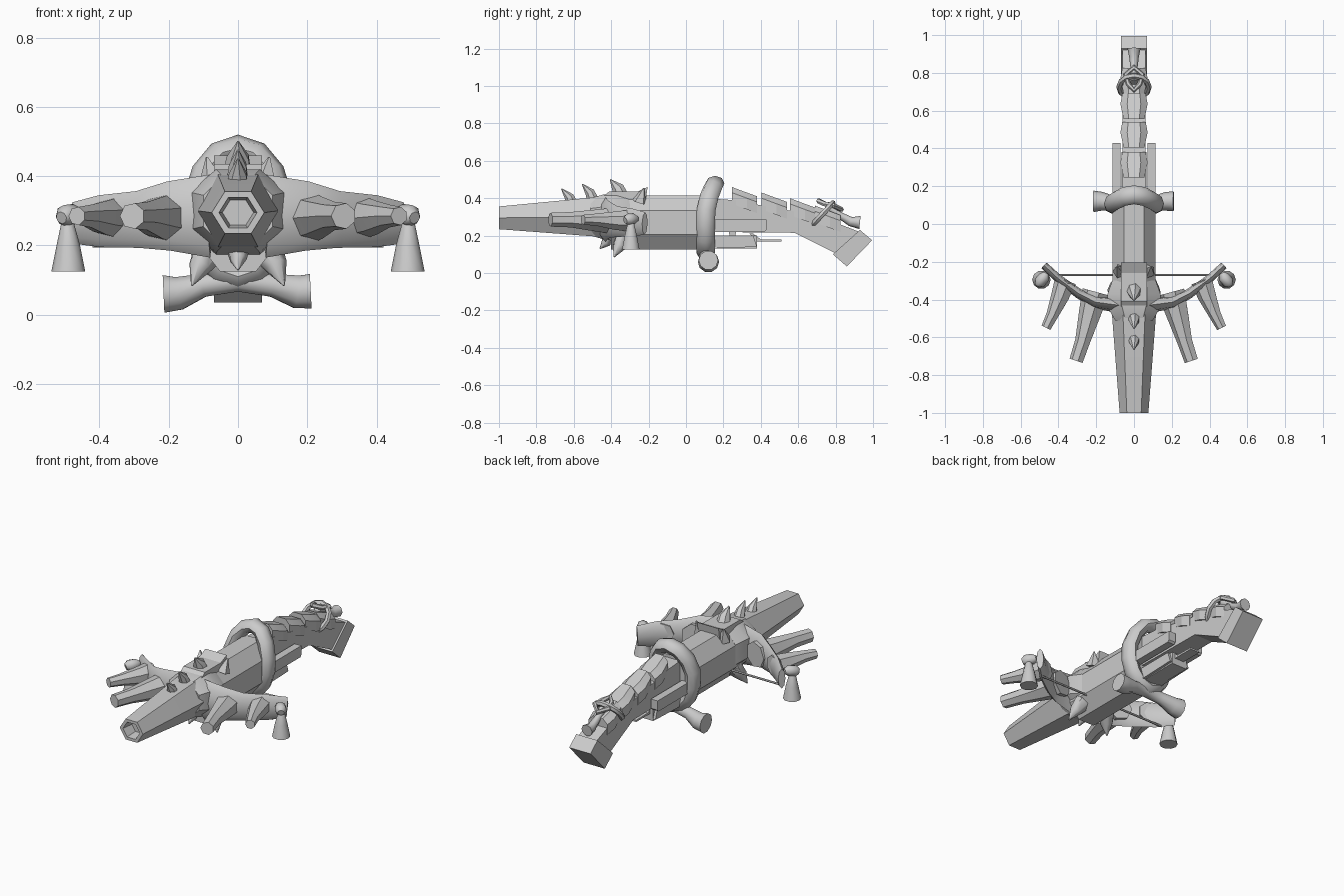
import bpy, bmesh, math
from mathutils import Vector

GREY = bpy.data.materials.new("plain_grey")
GREY.diffuse_color = (0.6, 0.6, 0.6, 1)


def finish(name, bm, smooth=35):
    bmesh.ops.recalc_face_normals(bm, faces=bm.faces)
    me = bpy.data.meshes.new(name)
    bm.to_mesh(me)
    bm.free()
    me.materials.append(GREY)
    ob = bpy.data.objects.new(name, me)
    bpy.context.collection.objects.link(ob)
    if smooth:
        bpy.ops.object.select_all(action='DESELECT')
        ob.select_set(True)
        bpy.context.view_layer.objects.active = ob
        bpy.ops.object.shade_smooth_by_angle(angle=math.radians(smooth))
    return ob


def loft(name, rings, closed=False, smooth=35):
    """Skin a list of equal-length point rings."""
    bm = bmesh.new()
    rows = [[bm.verts.new(p) for p in r] for r in rings]
    n = len(rows[0])
    pairs = list(zip(rows, rows[1:])) + ([(rows[-1], rows[0])] if closed else [])
    for a, b in pairs:
        for i in range(n):
            j = (i + 1) % n
            bm.faces.new((a[i], a[j], b[j], b[i]))
    if not closed:
        bm.faces.new(rows[0])
        bm.faces.new(rows[-1])
    return finish(name, bm, smooth)


def tube(name, path, radii, n=8, ref=(0, 0, 1), closed=False, smooth=50):
    """Sweep an ellipse (across, along ref) or circle down a path."""
    pts = [Vector(p) for p in path]
    m, rings = len(pts), []
    for k, p in enumerate(pts):
        a = pts[k - 1] if (k or closed) else p
        b = pts[(k + 1) % m] if (k < m - 1 or closed) else p
        t = (b - a).normalized()
        s = t.cross(Vector(ref)).normalized()
        u = s.cross(t)
        r = radii[k] if isinstance(radii, list) else radii
        rs, ru = r if isinstance(r, tuple) else (r, r)
        rings.append([p + s * rs * math.cos(2 * math.pi * i / n)
                      + u * ru * math.sin(2 * math.pi * i / n) for i in range(n)])
    return loft(name, rings, closed, smooth)


def side_profile(name, yz, half, x=0):
    """Extrude a y-z outline across x."""
    return loft(name, [[(x + s * half, y, z) for y, z in yz] for s in (-1, 1)], smooth=0)


def hexagon(y, r, z, h=0.9):
    return [(r * math.cos(math.pi * i / 3), y, z + h * r * math.sin(math.pi * i / 3) / 0.866)
            for i in range(6)]


def octagon(y, w, z0, z1, c=0.45):
    zm, h = (z0 + z1) / 2, (z1 - z0) / 2
    q = [(1, c), (c, 1), (-c, 1), (-1, c), (-1, -c), (-c, -1), (c, -1), (1, -c)]
    return [(w * a, y, zm + h * b) for a, b in q]


# Hexagonal barrel with a hollow muzzle
loft("barrel", [hexagon(-0.35, 0.125, 0.30), hexagon(-0.5, 0.115, 0.30),
                hexagon(-1.0, 0.076, 0.295, 0.8), hexagon(-1.0, 0.055, 0.295, 0.8),
                hexagon(-0.93, 0.045, 0.295, 0.8)], smooth=25)

# Faceted body and the collar holding the bow
loft("body", [octagon(-0.4, 0.115, 0.125, 0.415), octagon(0.14, 0.115, 0.125, 0.415)], smooth=0)
loft("collar", [octagon(-0.51, 0.10, 0.2, 0.40), octagon(-0.44, 0.14, 0.18, 0.42),
                octagon(-0.37, 0.14, 0.17, 0.42), octagon(-0.3, 0.115, 0.15, 0.41)])
side_profile("top_plate", [(-0.46, 0.40), (-0.41, 0.435), (-0.26, 0.435), (-0.205, 0.46),
                           (-0.22, 0.36), (-0.42, 0.36)], 0.07)

# Stock, overlapping scales and butt
side_profile("stock", [(0.1, 0.40), (0.25, 0.39), (0.6, 0.325), (0.72, 0.30), (0.94, 0.215),
                       (0.83, 0.09), (0.58, 0.215), (0.1, 0.22)], 0.06)
side_profile("butt", [(0.785, 0.1), (0.93, 0.23), (0.995, 0.175), (0.86, 0.035)], 0.07)
for i, (y, z) in enumerate([(0.245, 0.46), (0.405, 0.43), (0.555, 0.40), (0.69, 0.36)]):
    rings = []
    for yy, top, w in ((y, z, 0.055), (y + 0.08, z - 0.03, 0.072), (y + 0.135, z - 0.05, 0.062)):
        rings.append([(-w, yy, top - 0.09), (-w, yy, top - 0.03), (-w * .5, yy, top),
                      (w * .5, yy, top), (w, yy, top - 0.03), (w, yy, top - 0.09)])
    loft(f"stock_scale_{i + 1}", rings, smooth=20)

# Underside housing, trigger and lever
side_profile("lower_housing", [(-0.3, 0.13), (-0.3, 0.2), (0.38, 0.2), (0.38, 0.13)], 0.05)
side_profile("trigger", [(0.23, 0.23), (0.27, 0.23), (0.25, 0.14), (0.235, 0.14)], 0.012)
side_profile("lever", [(0.34, 0.21), (0.36, 0.21), (0.4, 0.18), (0.51, 0.178),
                       (0.51, 0.168), (0.38, 0.168)], 0.03)

# Thick ring around the body and the flared bone slung below
ring = []
for k in range(14):
    a = 2 * math.pi * k / 14
    ring.append((0.122 * math.sin(a), 0.105 + 0.05 * max(0, math.cos(a)) ** 2,
                 0.295 + 0.185 * math.cos(a)))
tube("body_ring", ring, (0.04, 0.05), 8, (0, 1, 0), True)
tube("slung_bone", [(-0.215, 0.12, 0.06), (-0.17, 0.12, 0.062), (-0.1, 0.11, 0.085),
                    (0, 0.1, 0.1), (0.1, 0.11, 0.085), (0.17, 0.12, 0.066), (0.21, 0.12, 0.068)],
     [0.057, 0.05, 0.035, 0.035, 0.035, 0.05, 0.052], 10)

# Loop, knot and thorn tied on the stock
loop = []
for k in range(12):
    a = 2 * math.pi * k / 12
    d = 0.085 * math.cos(a)
    loop.append((0.078 * math.sin(a), 0.725 + 0.7 * d, 0.31 + 0.75 * d))
tube("stock_loop", loop, 0.016, 6, (0, 0.73, -0.68), True)
tube("knot", [(0.03, 0.74, 0.37), (0.045, 0.79, 0.36), (0.0, 0.83, 0.34), (-0.045, 0.79, 0.36),
              (-0.03, 0.74, 0.37), (0, 0.71, 0.385)], 0.014, 6, closed=True)
tube("knot_tail", [(0, 0.75, 0.36), (0, 0.82, 0.31), (0, 0.88, 0.275), (0, 0.93, 0.27)],
     [0.025, 0.018, 0.025, 0.035], 8)

# Thorns along the top and bottom centre line
for i, (y, z, h, r) in enumerate([(-0.6, 0.365, 0.085, 0.035), (-0.49, 0.39, 0.085, 0.035),
                                  (-0.34, 0.41, 0.09, 0.045)]):
    tube(f"top_thorn_{i + 1}", [(0, y, z - 0.02), (0, y - 0.025, z + h * .5), (0, y - 0.065, z + h)],
         [r, r * .75, 0.003], 7, (0, 1, 0), smooth=40)
tube("bottom_thorn", [(0, -0.4, 0.21), (0, -0.43, 0.16), (0, -0.46, 0.13)],
     [0.04, 0.025, 0.003], 7, (0, 1, 0))

# Bow limbs and everything mirrored left and right
for s, side in ((1, "right"), (-1, "left")):
    limb = [(0.08, -0.43, 0.285), (0.2, -0.415, 0.285), (0.29, -0.37, 0.275),
            (0.4, -0.29, 0.27), (0.475, -0.22, 0.265)]
    tube(f"bow_limb_{side}", [(s * x, y, z) for x, y, z in limb],
         [(0.04, 0.12), (0.035, 0.10), (0.026, 0.082), (0.022, 0.075), (0.02, 0.06)], 8)
    tube(f"inner_pipe_{side}", [(s * 0.2, -0.36, 0.28), (s * 0.23, -0.47, 0.28),
                                (s * 0.27, -0.62, 0.285), (s * 0.305, -0.725, 0.285)],
         [0.075, 0.062, 0.042, 0.038], 7)
    tube(f"outer_pipe_{side}", [(s * 0.36, -0.30, 0.28), (s * 0.39, -0.385, 0.28),
                                (s * 0.43, -0.48, 0.285), (s * 0.465, -0.55, 0.285)],
         [0.06, 0.05, 0.034, 0.027], 7)
    tube(f"tassel_{side}", [(s * 0.49, -0.295, 0.125), (s * 0.49, -0.295, 0.2),
                            (s * 0.492, -0.295, 0.262), (s * 0.492, -0.295, 0.275)],
         [0.049, 0.034, 0.019, 0.012], 10, (0, 1, 0))
    tube(f"tassel_knot_{side}", [(s * 0.465, -0.26, 0.29), (s * 0.475, -0.28, 0.29),
                                 (s * 0.5, -0.31, 0.285), (s * 0.51, -0.325, 0.28)],
         [0.015, 0.03, 0.032, 0.018], 8)
    tube(f"lower_thorn_{side}", [(s * 0.08, -0.33, 0.19), (s * 0.11, -0.36, 0.14),
                                 (s * 0.133, -0.385, 0.085)], [0.05, 0.034, 0.003], 7, (0, 1, 0))
    tube(f"corner_thorn_{side}", [(s * 0.075, -0.25, 0.38), (s * 0.09, -0.225, 0.455)],
         [0.04, 0.003], 5, (0, 1, 0), smooth=0)
    side_profile(f"side_rail_{side}", [(0.1, 0.22), (0.1, 0.285), (0.43, 0.285), (0.43, 0.23),
                                       (0.42, 0.22)], 0.022, s * 0.093)
    side_profile(f"rear_cheek_{side}", [(0.1, 0.13), (0.1, 0.2), (0.36, 0.2), (0.38, 0.14)],
                 0.015, s * 0.05)

# Bow string
tube("bow_string", [(-0.42, -0.27, 0.2), (0.42, -0.27, 0.2)], 0.006, 6)
